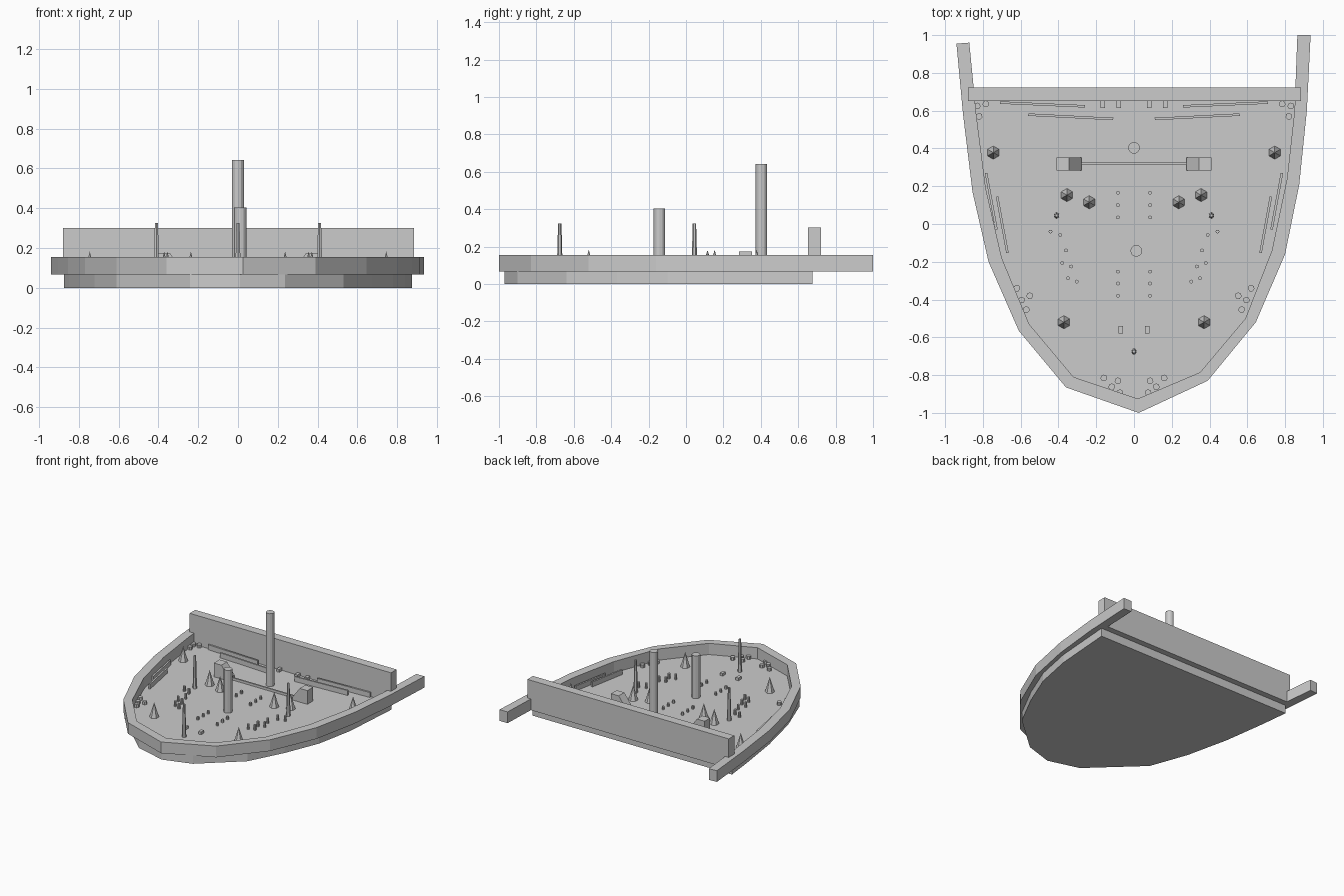
import bpy, bmesh, math
from mathutils import Matrix

if "Cube" in bpy.data.objects:
    bpy.data.objects.remove(bpy.data.objects["Cube"])

FLOOR = 0.066


def finish(name, bm):
    bmesh.ops.recalc_face_normals(bm, faces=bm.faces[:])
    me = bpy.data.meshes.new(name)
    bm.to_mesh(me)
    bm.free()
    ob = bpy.data.objects.new(name, me)
    bpy.context.collection.objects.link(ob)
    return ob


def prism(name, pts, z0, z1):
    """Extrude a flat outline upward."""
    bm = bmesh.new()
    face = bm.faces.new([bm.verts.new((x, y, z0)) for x, y in pts])
    ext = bmesh.ops.extrude_face_region(bm, geom=[face])
    for v in ext["geom"]:
        if isinstance(v, bmesh.types.BMVert):
            v.co.z = z1
    return finish(name, bm)


def box(name, x0, x1, y0, y1, z0, z1):
    return prism(name, [(x0, y0), (x1, y0), (x1, y1), (x0, y1)], z0, z1)


def post(name, x, y, r0, r1, top, sides):
    """Upright cylinder, taper or cone standing on the floor."""
    bm = bmesh.new()
    bmesh.ops.create_cone(bm, cap_ends=True, segments=sides, radius1=r0, radius2=r1,
                          depth=top - FLOOR,
                          matrix=Matrix.Translation((x, y, (top + FLOOR) / 2)))
    return finish(name, bm)


def slat(name, a, b, width, top):
    """Thin upright board between two floor points."""
    dx, dy = b[0] - a[0], b[1] - a[1]
    k = width / 2 / math.hypot(dx, dy)
    nx, ny = -dy * k, dx * k
    return prism(name, [(a[0] + nx, a[1] + ny), (a[0] - nx, a[1] - ny),
                        (b[0] - nx, b[1] - ny), (b[0] + nx, b[1] + ny)], FLOOR, top)


# Base slab
prism("base_slab", [(-.875, .675), (-.85, .45), (-.80, .1), (-.72, -.25), (-.61, -.55),
                    (-.24, -.90), (.01, -.97), (.235, -.90), (.53, -.64), (.67, -.37),
                    (.78, -.1), (.84, .2), (.875, .675)], 0, FLOOR)

# Curved rim wall, built as a swept strip
outer = [(-.94, .955), (-.905, .58), (-.855, .17), (-.77, -.20), (-.61, -.565), (-.36, -.865),
         (.025, -1.0), (.39, -.83), (.645, -.52), (.80, -.16), (.875, .21), (.915, .6), (.935, 1.0)]
inner = [(-.872, .96), (-.835, .58), (-.785, .19), (-.70, -.18), (-.555, -.53), (-.32, -.81),
         (.02, -.925), (.35, -.785), (.59, -.50), (.73, -.14), (.81, .24), (.85, .6), (.865, 1.0)]
bm = bmesh.new()
rings = [[bm.verts.new((x, y, z)) for (x, y), z in
          ((o, FLOOR), (o, .155), (i, .155), (i, FLOOR))] for o, i in zip(outer, inner)]
for a, b in zip(rings, rings[1:]):
    for j in range(4):
        bm.faces.new((a[j], a[(j + 1) % 4], b[(j + 1) % 4], b[j]))
bm.faces.new(rings[0])
bm.faces.new(rings[-1])
finish("rim_wall", bm)

# Back wall and the two big poles
box("back_wall", -.88, .885, .652, .722, FLOOR, .302)
post("tall_pole", 0, .403, .031, .031, .643, 12)
post("centre_pole", .012, -.142, .031, .031, .405, 12)
post("front_post", 0, -.675, .016, .009, .325, 6)

# Low crossbar between the ramp blocks
box("crossbar", -.28, .285, .313, .325, FLOOR, .085)

pegs = [(.442, -.04), (.39, -.058), (.36, -.14), (.38, -.207), (.333, -.225),
        (.35, -.287), (.303, -.305)]
stones = [(.785, .635), (.83, .625), (.82, .57), (.62, -.34), (.595, -.403), (.552, -.38),
          (.57, -.453), (.16, -.815), (.118, -.862), (.085, -.83), (.075, -.893)]
slats = [((.26, .623), (.71, .643)), ((.11, .556), (.56, .579)),
         ((.783, .27), (.728, -.03)), ((.725, .145), (.67, -.153))]

for s, side in ((-1, "left"), (1, "right")):
    # Ramp block with sloped inner face
    bm = bmesh.new()
    profile = [(.41, FLOOR), (.41, .175), (.343, .175), (.278, .088), (.278, FLOOR)]
    face = bm.faces.new([bm.verts.new((s * x, .283, z)) for x, z in profile])
    ext = bmesh.ops.extrude_face_region(bm, geom=[face])
    bmesh.ops.translate(bm, vec=(0, .07, 0),
                        verts=[v for v in ext["geom"] if isinstance(v, bmesh.types.BMVert)])
    finish(f"{side}_ramp_block", bm)

    # Tapered post and cones
    post(f"{side}_post", s * .41, .045, .016, .009, .325, 6)
    for i, (x, y) in enumerate([(.745, .378), (.355, .153), (.237, .115), (.371, -.52)]):
        post(f"{side}_cone_{i}", s * x, y, .035, 0, .182, 6)

    # Pins in rows, side pegs and edge stones
    for i, y in enumerate((.165, .1, .035, -.252, -.315, -.38)):
        post(f"{side}_pin_{i}", s * .085, y, .01, .01, .09, 8)
    for i, (x, y) in enumerate(pegs):
        post(f"{side}_peg_{i}", s * x, y, .01, .01, .108, 8)
    for i, (x, y) in enumerate(stones):
        post(f"{side}_stone_{i}", s * x, y, .018, .018, .09, 7)

    # Upright slats and small blocks
    for i, (a, b) in enumerate(slats):
        slat(f"{side}_slat_{i}", (s * a[0], a[1]), (s * b[0], b[1]), .013, .105)
    for i, (x, y) in enumerate([(.165, .632), (.08, .632), (.069, -.56)]):
        box(f"{side}_small_block_{i}", s * x - .012, s * x + .012, y - .019, y + .019, FLOOR, .088)
